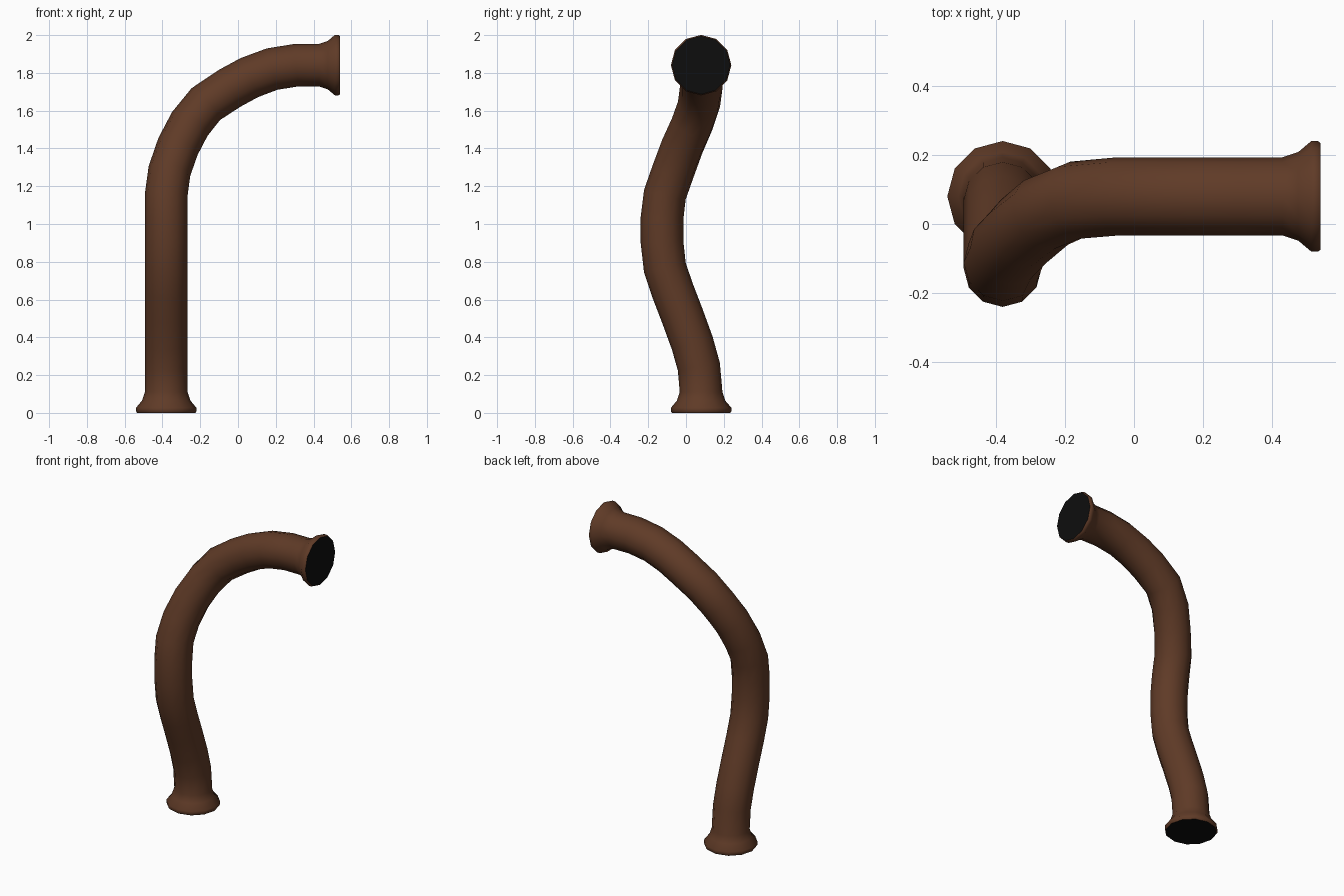
import bpy, bmesh, math
from mathutils import Vector

if "Cube" in bpy.data.objects:
    bpy.data.objects.remove(bpy.data.objects["Cube"], do_unlink=True)

SIDES = 12
RADIUS = 0.113


def make_material(name, color):
    mat = bpy.data.materials.new(name)
    mat.use_nodes = True
    mat.diffuse_color = color
    mat.node_tree.nodes["Principled BSDF"].inputs["Base Color"].default_value = color
    return mat


brown = make_material("rust brown", (0.115, 0.043, 0.02, 1))
black = make_material("opening black", (0.004, 0.004, 0.004, 1))

# Flared collar profile: distance from the pipe end, radius
collar = [(0, 0.154), (0.008, 0.16), (0.027, 0.16), (0.065, 0.128), (0.11, RADIUS)]

# Centre line of the bent pipe between the two collars
bends = [
    (-0.38, 0.068, 0.245), (-0.38, 0.033, 0.37), (-0.38, -0.02, 0.515),
    (-0.38, -0.07, 0.645), (-0.38, -0.112, 0.77), (-0.38, -0.127, 0.905),
    (-0.38, -0.127, 1.03), (-0.38, -0.112, 1.155), (-0.363, -0.068, 1.28),
    (-0.318, -0.02, 1.41), (-0.255, 0.033, 1.53), (-0.17, 0.069, 1.635),
    (-0.045, 0.08, 1.718), (0.06, 0.08, 1.775), (0.18, 0.08, 1.82),
    (0.31, 0.08, 1.841),
]

# Stations along the pipe: centre and radius
stations = [(Vector((-0.38, 0.08, d)), r) for d, r in collar]
stations += [(Vector(p), RADIUS) for p in bends]
stations += [(Vector((0.54 - d, 0.08, 1.841)), r) for d, r in reversed(collar)]

# Sweep a ring along the stations, keeping it level with the y axis
bm = bmesh.new()
rings = []
last = len(stations) - 1
for i, (centre, radius) in enumerate(stations):
    if i < len(collar):
        tangent = Vector((0, 0, 1))
    elif i > last - len(collar):
        tangent = Vector((1, 0, 0))
    else:
        before = (centre - stations[i - 1][0]).normalized()
        after = (stations[i + 1][0] - centre).normalized()
        tangent = (before + after).normalized()
    side = Vector((0, 1, 0))
    side = (side - tangent * side.dot(tangent)).normalized()
    up = tangent.cross(side)
    ring = []
    for k in range(SIDES):
        a = math.tau * k / SIDES
        ring.append(bm.verts.new(centre + radius * (math.cos(a) * side + math.sin(a) * up)))
    rings.append(ring)

for lower, upper in zip(rings, rings[1:]):
    for k in range(SIDES):
        n = (k + 1) % SIDES
        face = bm.faces.new((lower[k], lower[n], upper[n], upper[k]))
        face.smooth = True

# Dark openings at both ends, with sharp borders
for loop in (list(reversed(rings[0])), rings[-1]):
    cap = bm.faces.new(loop)
    cap.material_index = 1
    for edge in cap.edges:
        edge.smooth = False

bm.normal_update()
mesh = bpy.data.meshes.new("bent_pipe")
bm.to_mesh(mesh)
bm.free()
mesh.materials.append(brown)
mesh.materials.append(black)
pipe = bpy.data.objects.new("bent_pipe", mesh)
bpy.context.scene.collection.objects.link(pipe)
